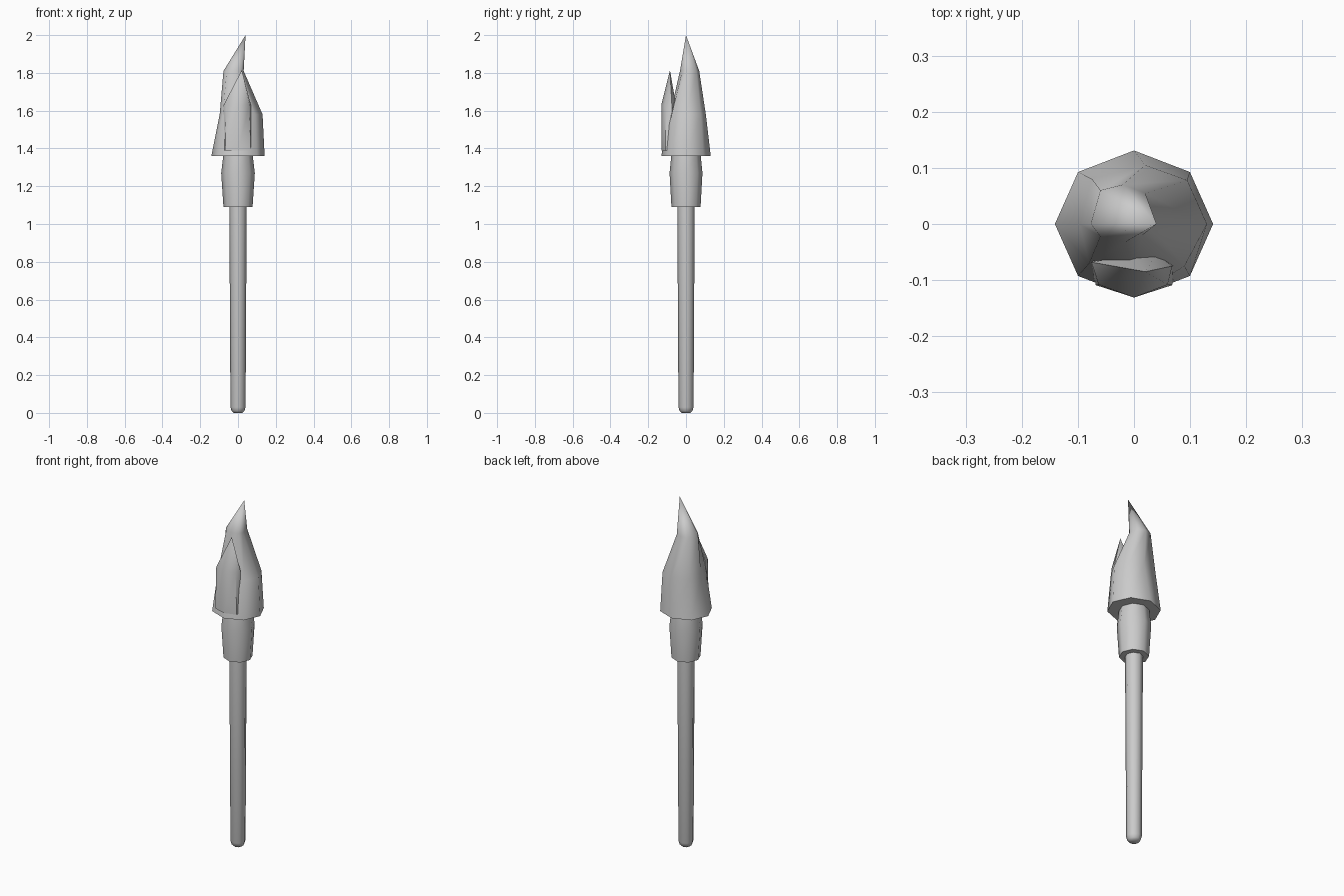
import bpy, bmesh, math

cube = bpy.data.objects.get("Cube")
if cube:
    bpy.data.objects.remove(cube, do_unlink=True)

grey = bpy.data.materials.new("plain grey")
grey.use_nodes = True
colour = (0.6, 0.6, 0.6, 1)
grey.diffuse_color = colour
grey.node_tree.nodes["Principled BSDF"].inputs["Base Color"].default_value = colour

SIDES = 8


def ring(z, rx, ry):
    """Eight-sided ellipse at height z."""
    turn = 2 * math.pi / SIDES
    return [(rx * math.cos(i * turn), ry * math.sin(i * turn), z) for i in range(SIDES)]


def outline(z, points):
    """Irregular eight-sided section at height z."""
    return [(x, y, z) for x, y in points]


def loft(name, rings, tip=None, angle=55):
    """Skin the rings, close the bottom, and close the top with a tip or a cap."""
    bm = bmesh.new()
    loops = [[bm.verts.new(p) for p in r] for r in rings]
    for low, high in zip(loops, loops[1:]):
        for i in range(SIDES):
            j = (i + 1) % SIDES
            bm.faces.new((low[i], low[j], high[j], high[i]))
    bm.faces.new(loops[0][::-1])
    if tip:
        point = bm.verts.new(tip)
        for i in range(SIDES):
            bm.faces.new((loops[-1][i], loops[-1][(i + 1) % SIDES], point))
    else:
        bm.faces.new(loops[-1])
    bmesh.ops.recalc_face_normals(bm, faces=bm.faces)
    mesh = bpy.data.meshes.new(name)
    bm.to_mesh(mesh)
    bm.free()
    mesh.materials.append(grey)
    obj = bpy.data.objects.new(name, mesh)
    bpy.context.collection.objects.link(obj)
    bpy.ops.object.select_all(action="DESELECT")
    obj.select_set(True)
    bpy.context.view_layer.objects.active = obj
    bpy.ops.object.shade_smooth_by_angle(angle=math.radians(angle))
    return obj


# Handle with a rounded foot
loft("handle", [ring(0, 0.022, 0.022), ring(0.01, 0.034, 0.034), ring(0.03, 0.04, 0.04),
                ring(1.1, 0.046, 0.046)])

# Collar that holds the flame
loft("collar", [ring(1.09, 0.077, 0.077), ring(1.27, 0.089, 0.087), ring(1.37, 0.077, 0.077)])

# Large flame, leaning towards its tip
belly = [(0.13, 0), (0.095, 0.078), (0.02, 0.105), (-0.075, 0.08),
         (-0.097, 0), (-0.08, -0.07), (0, -0.085), (0.09, -0.075)]
neck = [(0.03, 0), (0.02, 0.055), (-0.02, 0.07), (-0.06, 0.06),
        (-0.077, 0), (-0.06, -0.022), (-0.015, -0.032), (0.015, -0.02)]
loft("large_flame", [ring(1.36, 0.141, 0.131), outline(1.58, belly), outline(1.81, neck)],
     tip=(0.04, 0, 2.0))

# Small flame set into the front
root = [(0.075, -0.07), (0.045, -0.05), (0, -0.05), (-0.045, -0.05),
        (-0.078, -0.068), (-0.068, -0.109), (0, -0.131), (0.068, -0.109)]
shoulder = [(0.068, -0.075), (0.04, -0.053), (0, -0.055), (-0.04, -0.062),
            (-0.076, -0.068), (-0.063, -0.108), (0, -0.131), (0.06, -0.108)]
loft("small_flame", [outline(1.39, root), outline(1.63, shoulder)], tip=(0.02, -0.085, 1.815))
